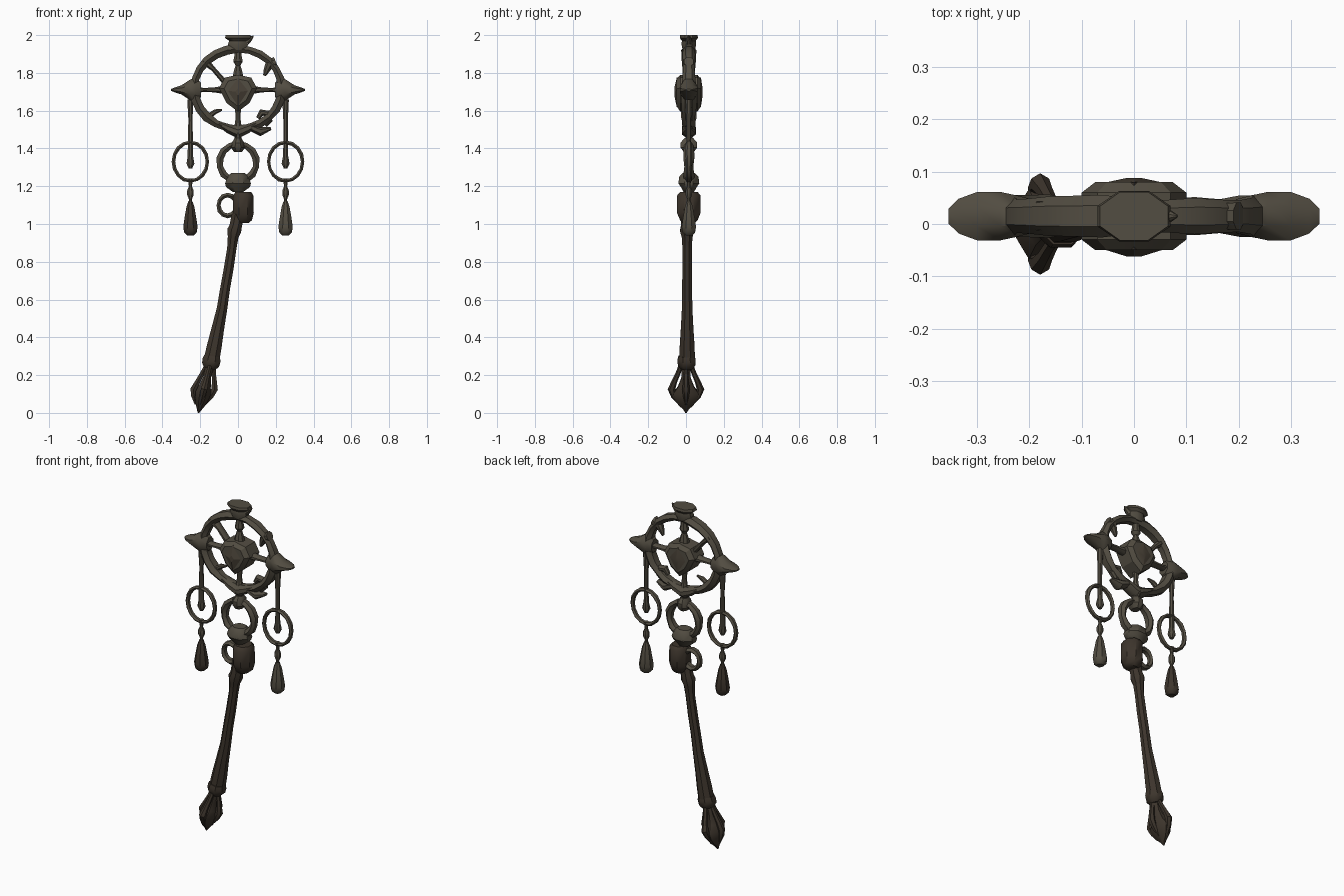
import bpy, bmesh, math, random
from mathutils import Vector

random.seed(4)
Y0 = 0.015  # depth centre of the head


def material(name, rgb):
    m = bpy.data.materials.new(name)
    m.diffuse_color = (*rgb, 1)
    return m


METAL = material("aged metal", (0.085, 0.074, 0.054))
DARK = material("dark brown metal", (0.046, 0.035, 0.025))
GEM = material("brown gem", (0.068, 0.055, 0.039))


def finish(name, bm, mat, angle=40):
    bmesh.ops.recalc_face_normals(bm, faces=bm.faces)
    me = bpy.data.meshes.new(name)
    bm.to_mesh(me)
    bm.free()
    me.materials.append(mat)
    ob = bpy.data.objects.new(name, me)
    bpy.context.collection.objects.link(ob)
    bpy.ops.object.select_all(action='DESELECT')
    ob.select_set(True)
    bpy.context.view_layer.objects.active = ob
    bpy.ops.object.shade_smooth_by_angle(angle=math.radians(angle))
    return ob


def tube(name, pts, radii, mat=METAL, sides=8, closed=False, wobble=0.0):
    """Sweep an ellipse along pts; radii are (in front plane, in depth)."""
    pts = [Vector(p if len(p) == 3 else (p[0], Y0, p[1])) for p in pts]
    n = len(pts)
    if not isinstance(radii, list):
        radii = [radii] * n
    bm = bmesh.new()
    rings = []
    for i, p in enumerate(pts):
        if closed:
            t = pts[(i + 1) % n] - pts[i - 1]
        else:
            t = pts[min(i + 1, n - 1)] - pts[max(i - 1, 0)]
        t.normalize()
        u = Vector((0, 1, 0)).cross(t).normalized()
        v = t.cross(u)
        r = radii[i]
        a, b = r if isinstance(r, tuple) else (r, r)
        k = 1 + random.uniform(-wobble, wobble)
        rings.append([bm.verts.new(p + u * a * k * math.cos(w) + v * b * k * math.sin(w))
                      for w in (math.tau * (j + 0.5) / sides for j in range(sides))])
    for i in range(n if closed else n - 1):
        q, s = rings[i], rings[(i + 1) % n]
        for j in range(sides):
            bm.faces.new((q[j], q[(j + 1) % sides], s[(j + 1) % sides], s[j]))
    if not closed:
        bm.faces.new(rings[0])
        bm.faces.new(rings[-1])
    return finish(name, bm, mat)


def hoop(name, x, z, rx, rz, r, count=16, wobble=0.12, mat=METAL):
    pts = [(x + rx * math.sin(math.tau * i / count), z + rz * math.cos(math.tau * i / count))
           for i in range(count)]
    return tube(name, pts, r, mat, 6, True, wobble)


def prism(name, layers, mat):
    """Stack outlines: each layer is (depth, list of x, z points)."""
    bm = bmesh.new()
    rings = [[bm.verts.new((x, y, z)) for x, z in outline] for y, outline in layers]
    for q, s in zip(rings, rings[1:]):
        for j in range(len(q)):
            k = (j + 1) % len(q)
            bm.faces.new((q[j], q[k], s[k], s[j]))
    bm.faces.new(rings[0])
    bm.faces.new(rings[-1])
    return finish(name, bm, mat, 20)


def scaled(outline, s, cz):
    return [(x * s, cz + (z - cz) * s) for x, z in outline]


# head wheel
hoop("wheel_rim", 0, 1.715, 0.232, 0.212, (0.025, 0.036), 24, 0.18)
for s, side in ((-1, "left"), (1, "right")):
    tube(side + "_spoke", [(s * 0.08, 1.71), (s * 0.13, 1.71), (s * 0.18, 1.71), (s * 0.23, 1.71)],
         [(0.022, 0.03), (0.014, 0.025), (0.011, 0.025), (0.02, 0.03)])
    tube(side + "_spike",
         [(s * x, 1.71) for x in (0.195, 0.225, 0.255, 0.30, 0.335, 0.355)],
         [(0.04, 0.035), (0.07, 0.043), (0.058, 0.05), (0.026, 0.05), (0.014, 0.036), (0.005, 0.015)])
    # hanging pendant
    px = s * 0.252
    tube(side + "_pendant_strip",
         [(px, z) for z in (1.66, 1.55, 1.44, 1.36, 1.32, 1.295)],
         [0.018, 0.012, 0.014, 0.015, 0.021, 0.010], wobble=0.1)
    hoop(side + "_pendant_hoop", px, 1.33, 0.09, 0.102, (0.011, 0.016))
    tube(side + "_pendant_bead",
         [(px, z) for z in (1.24, 1.20, 1.175, 1.155, 1.13, 1.10)],
         [0.014, 0.009, 0.019, 0.019, 0.008, 0.013])
    tube(side + "_pendant_drop",
         [(px, z) for z in (1.12, 1.09, 1.03, 0.985, 0.955, 0.94)],
         [0.012, 0.023, 0.034, 0.041, 0.036, 0.02], DARK if s < 0 else METAL)

# broken tracery inside the wheel
tube("upper_left_brace", [(-0.18, 1.865), (-0.13, 1.82), (-0.07, 1.75)],
     [(0.024, 0.03), (0.013, 0.024), (0.015, 0.025)])
tube("upper_right_hook", [(0.2, 1.86), (0.165, 1.845), (0.15, 1.81), (0.14, 1.785)],
     [0.028, 0.026, 0.017, 0.008])
tube("lower_left_hook", [(-0.085, 1.605), (-0.12, 1.595), (-0.155, 1.57), (-0.165, 1.54)],
     [0.006, 0.014, 0.016, 0.02])
tube("lower_right_curl", [(0.105, 1.56), (0.125, 1.59), (0.16, 1.585), (0.165, 1.55), (0.14, 1.525)],
     [0.012, 0.02, 0.02, 0.02, 0.018])
tube("lower_right_leaf", [(0.07, 1.51), (0.12, 1.49), (0.175, 1.505)],
     [(0.02, 0.035), (0.027, 0.038), (0.008, 0.015)])
for s, side in ((-1, "left"), (1, "right")):
    tube(side + "_rim_foot", [(0, 1.485), (s * 0.05, 1.505), (s * 0.1, 1.53)],
         [(0.032, 0.04), (0.026, 0.04), (0.015, 0.03)])

# crown on top and upright post
tube("crown", [(0, z) for z in (1.92, 1.95, 1.97, 1.985, 2.0)],
     [(0.045, 0.035), (0.058, 0.042), (0.05, 0.04), (0.075, 0.052), (0.07, 0.05)])
tube("crown_point", [(0.045, 1.965), (0.065, 1.982), (0.082, 1.995)], [0.02, 0.014, 0.003])
tube("upper_post", [(0, z) for z in (1.93, 1.89, 1.86, 1.84, 1.81, 1.78)],
     [0.018, 0.021, 0.027, 0.014, 0.024, 0.03])
tube("lower_post", [(0, z) for z in (1.62, 1.57, 1.53, 1.49, 1.46, 1.43)],
     [0.02, 0.013, 0.018, 0.032, 0.02, 0.024])

# gem setting with a raised diamond on both faces
shield = [(-0.07, 1.775), (0, 1.79), (0.07, 1.775), (0.1, 1.72), (0.06, 1.64),
          (0, 1.595), (-0.06, 1.64), (-0.1, 1.72)]
small = scaled(shield, 0.74, 1.705)
prism("gem_setting", [(-0.05, small), (-0.03, shield), (0.06, shield), (0.08, small)], METAL)
diamond = [(0, 1.775), (0.056, 1.705), (0, 1.62), (-0.056, 1.705)]
tiny = scaled(diamond, 0.25, 1.70)
prism("gem", [(-0.062, tiny), (-0.049, diamond), (0.079, diamond), (0.088, tiny)], GEM)

# central loop, bead and collar
hoop("neck_loop", 0, 1.325, 0.098, 0.098, (0.02, 0.026), 14)
tube("neck_bead", [(0, z) for z in (1.455, 1.43, 1.405, 1.38)],
     [(0.02, 0.025), (0.035, 0.048), (0.04, 0.048), (0.022, 0.028)])
tube("neck_collar", [(0, z) for z in (1.27, 1.25, 1.215, 1.195, 1.17)],
     [(0.04, 0.035), (0.06, 0.055), (0.074, 0.06), (0.068, 0.045), (0.03, 0.03)])

# joint block with its side ring
tube("joint_block", [(0.028, z) for z in (1.17, 1.15, 1.06, 1.02, 1.005)],
     [(0.045, 0.05), (0.058, 0.068), (0.06, 0.068), (0.05, 0.05), (0.03, 0.035)], DARK)
hoop("joint_ring", -0.055, 1.098, 0.048, 0.055, (0.014, 0.024), 12)

# bent handle
tube("handle", [(x, 0.006, z) for x, z in
     ((0, 1.05), (-0.012, 0.99), (-0.02, 0.965), (-0.026, 0.93), (-0.033, 0.87), (-0.05, 0.76), (-0.068, 0.66),
      (-0.085, 0.55), (-0.108, 0.44), (-0.126, 0.35), (-0.138, 0.29))],
     [0.036, 0.034, 0.04, 0.032, 0.027, 0.027, 0.028, 0.032, 0.035, 0.041, 0.047], DARK, 8, wobble=0.06)
tube("handle_collar", [(x, 0.003, z) for x, z in
     ((-0.137, 0.30), (-0.14, 0.28), (-0.145, 0.255), (-0.15, 0.235))],
     [0.046, 0.052, 0.05, 0.034], DARK)


# pommel: core, pointed bulb and four splayed claws
def axis(z):
    return -0.21 + 0.245 * z


tube("pommel_core", [(axis(z), 0, z) for z in (0.25, 0.19, 0.14, 0.105, 0.07, 0.04, 0.02, 0.0)],
     [(0.025, 0.025), (0.022, 0.025), (0.035, 0.045), (0.045, 0.072), (0.038, 0.062),
      (0.026, 0.04), (0.015, 0.016), (0.004, 0.004)], DARK)
for i in range(4):
    cx, cy = math.cos(math.tau * i / 4), math.sin(math.tau * i / 4)
    tube("pommel_claw", [(axis(z) + cx * r * 0.72, cy * r, z) for r, z in
         ((0.028, 0.25), (0.042, 0.21), (0.062, 0.165), (0.077, 0.125), (0.064, 0.09), (0.035, 0.045))],
         [0.012, 0.013, 0.015, 0.02, 0.016, 0.006], DARK, 6)
